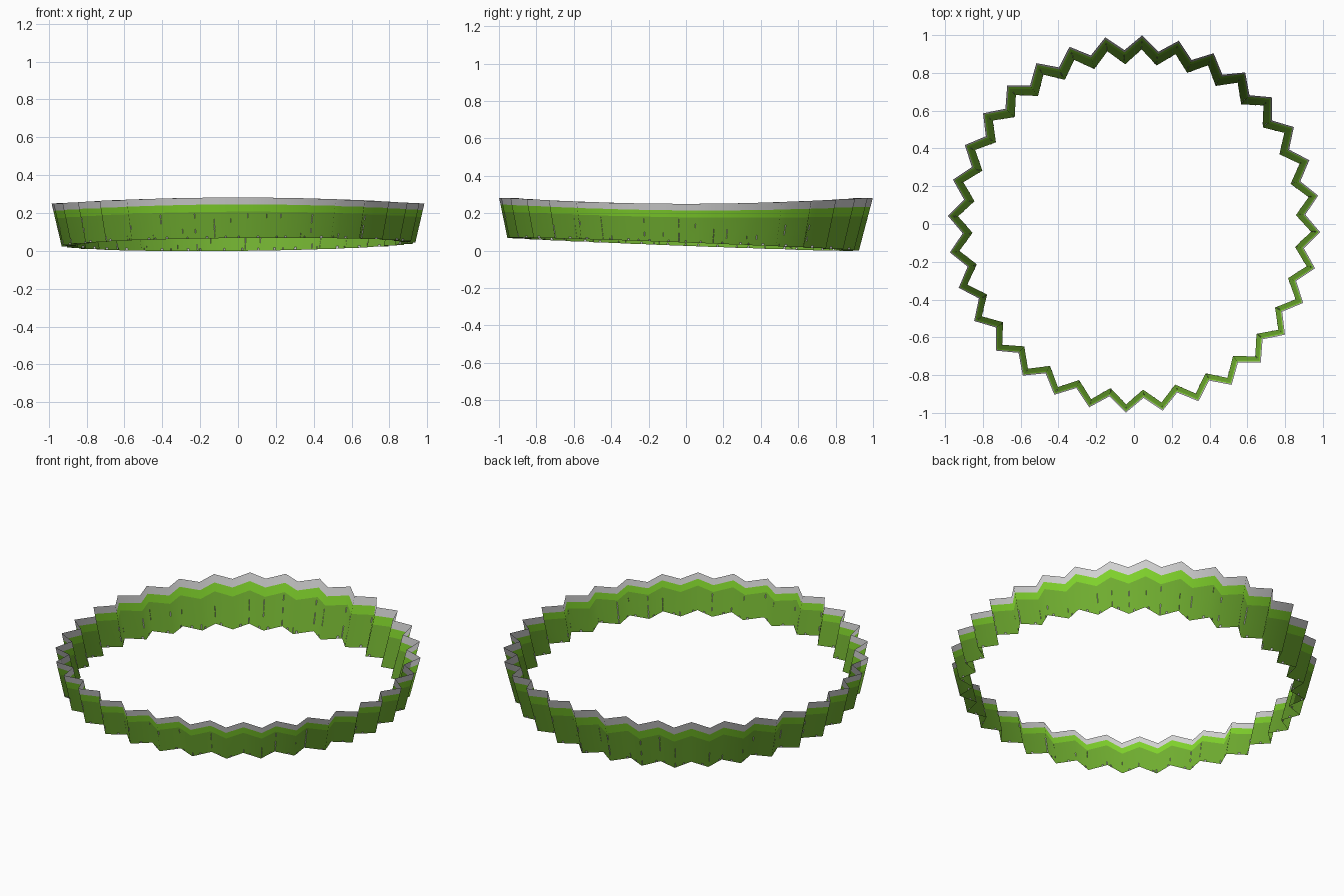
import bpy, bmesh, math, random
from mathutils import Vector

if "Cube" in bpy.data.objects:
    bpy.data.objects.remove(bpy.data.objects["Cube"])

TEETH = 32
OFFSET = math.radians(-2.5)
random.seed(4)


def material(name, rgb):
    m = bpy.data.materials.new(name)
    m.diffuse_color = (*rgb, 1)
    m.use_nodes = True
    m.node_tree.nodes["Principled BSDF"].inputs["Base Color"].default_value = m.diffuse_color
    return m


green = material("leaf_green", (0.165, 0.43, 0.03))
bright = material("bright_green", (0.22, 0.66, 0.025))
grey = material("light_grey", (0.66, 0.66, 0.66))


def point(i, v):
    """Point on pleat edge i, at height fraction v from bottom to rim."""
    a = OFFSET + i * math.pi / TEETH
    c, s = math.cos(a), math.sin(a)
    top_r = (0.986 if i % 2 == 0 else 0.908) + 0.014 * s * s
    top_z = 0.25 + 0.032 * s * s                  # rim rises at front and back
    low_z = 0.034 - 0.034 * s + 0.009 * c         # tilted bottom edge
    r = top_r - (0.235 + 0.03 * s) * (top_z - low_z) * (1 - v)
    return Vector((r * c, r * s, low_z + (top_z - low_z) * v))


def finish(name, bm, mats):
    mesh = bpy.data.meshes.new(name)
    bm.to_mesh(mesh)
    bm.free()
    for m in mats:
        mesh.materials.append(m)
    bpy.context.collection.objects.link(bpy.data.objects.new(name, mesh))


# pleated band: a thin zigzag sheet flaring outwards, softly shaded
bm = bmesh.new()
cols = [[bm.verts.new(point(i, v)) for v in (0, 0.65, 0.83, 1)]
        for i in range(2 * TEETH)]
for i, a in enumerate(cols):
    b = cols[(i + 1) % len(cols)]
    for k in range(3):
        f = bm.faces.new((a[k], b[k], b[k + 1], a[k + 1]))
        f.material_index = k                      # green, bright stripe, grey rim
        f.smooth = True
finish("pleated_band", bm, [green, bright, grey])

# worn flecks: small grey plates beside the folds, on both sides of the sheet
bm = bmesh.new()
for i in range(2 * TEETH):
    def on_panel(u, v):
        return point(i, v).lerp(point(i + 1, v), u)

    normal = (on_panel(1, 0) - on_panel(0, 0)).cross(on_panel(0, 1) - on_panel(0, 0)).normalized()
    flecks = [(0.01, 0.05, v, v + 0.1) for v in (0.02, 0.14, 0.26, 0.38, 0.5) if random.random() < 0.35]
    u = random.uniform(0.1, 0.8)
    flecks.append((u, u + 0.1, 0.005, 0.05))
    for u0, u1, v0, v1 in flecks:
        for side in (-0.0015, 0.0015):
            quad = [on_panel(*uv) + normal * side
                    for uv in ((u0, v0), (u1, v0), (u1, v1), (u0, v1))]
            bm.faces.new([bm.verts.new(p) for p in quad])
finish("worn_flecks", bm, [grey])
